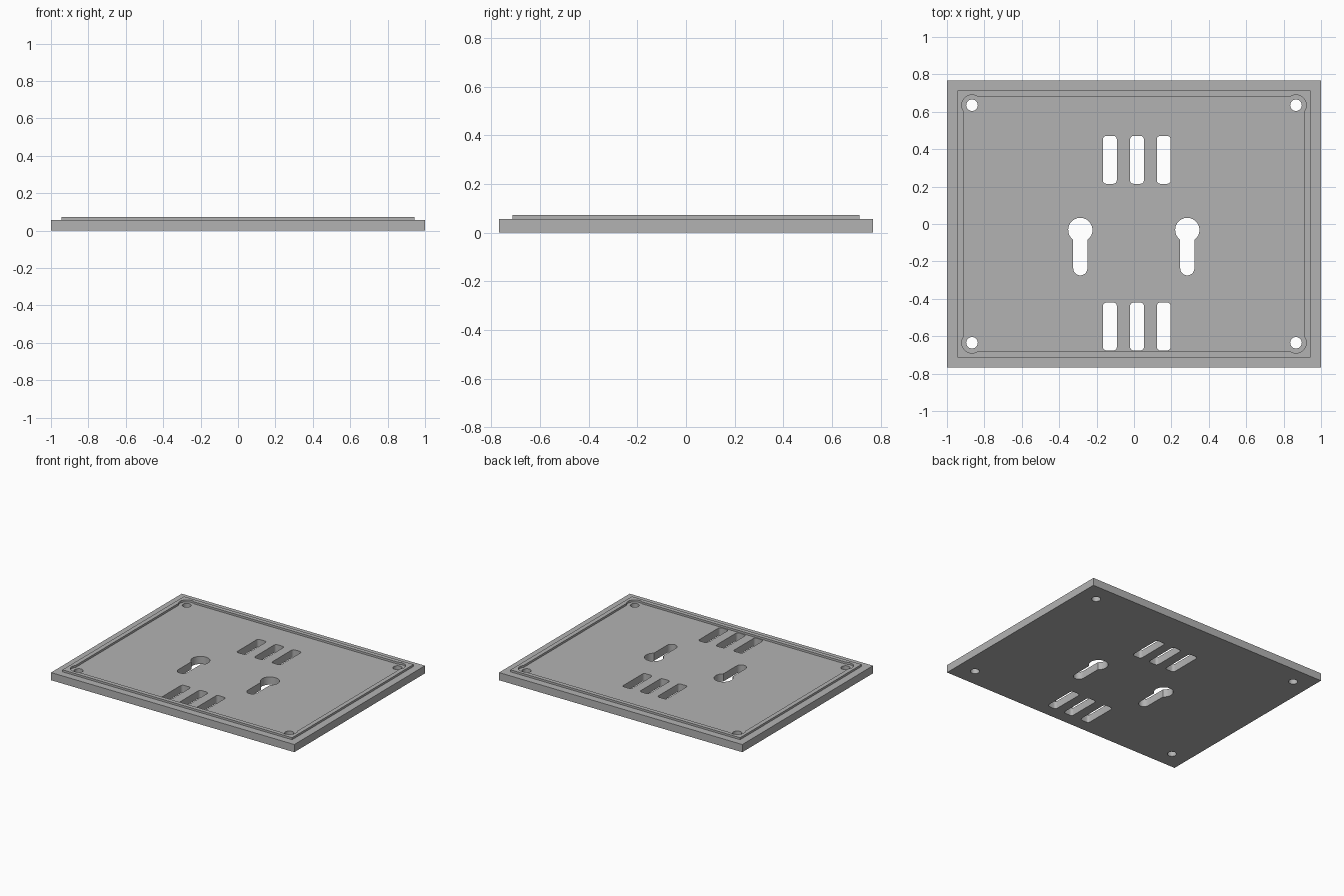
import bpy, bmesh
from math import sin, cos, acos, asin, pi

cube = bpy.data.objects.get("Cube")
if cube:
    bpy.data.objects.remove(cube)

grey = bpy.data.materials.new("plain grey")
grey.use_nodes = True
grey.diffuse_color = (0.45, 0.45, 0.45, 1)
grey.node_tree.nodes["Principled BSDF"].inputs["Base Color"].default_value = grey.diffuse_color

PLATE_TOP, RIM_TOP = 0.057, 0.072
SCREW_X, SCREW_Y = 0.866, 0.635


def arc(cx, cy, r, a0, a1, n=12):
    return [(cx + r * cos(a0 + (a1 - a0) * i / n),
             cy + r * sin(a0 + (a1 - a0) * i / n)) for i in range(n + 1)]


def rect(hx, hy):
    return [(-hx, -hy), (hx, -hy), (hx, hy), (-hx, hy)]


def slot(cx, cy, hx, hy, r):
    """Rounded rectangle outline."""
    pts = []
    for k, (sx, sy) in enumerate([(1, 1), (-1, 1), (-1, -1), (1, -1)]):
        pts += arc(cx + sx * (hx - r), cy + sy * (hy - r), r, k * pi / 2, (k + 1) * pi / 2, 4)
    return pts


def keyhole(cx, head_y, head_r, end_y, r):
    """Round head with a narrower round-ended slot below it."""
    a = acos(r / head_r)
    return arc(cx, head_y, head_r, -a, pi + a, 20) + arc(cx, end_y, r, pi, 2 * pi, 10)


def pocket(hx, hy, r):
    """Rectangle whose corners swell around the screw holes."""
    a0 = -acos((hx - SCREW_X) / r)
    a1 = pi - asin((hy - SCREW_Y) / r)
    corner = arc(SCREW_X, SCREW_Y, r, a0, a1, 14)
    left = [(-x, y) for x, y in reversed(corner)]
    top = corner + left
    return top + [(-x, -y) for x, y in top]


def extruded(name, outlines, z0, z1):
    """Fill the outlines (inner ones become holes) and extrude from z0 to z1."""
    curve = bpy.data.curves.new(name, 'CURVE')
    curve.dimensions = '2D'
    curve.fill_mode = 'BOTH'
    curve.extrude = (z1 - z0) / 2
    for pts in outlines:
        spline = curve.splines.new('POLY')
        spline.points.add(len(pts) - 1)
        for p, (x, y) in zip(spline.points, pts):
            p.co = (x, y, 0, 1)
        spline.use_cyclic_u = True
    obj = bpy.data.objects.new(name, curve)
    bpy.context.collection.objects.link(obj)
    bpy.ops.object.select_all(action='DESELECT')
    obj.select_set(True)
    bpy.context.view_layer.objects.active = obj
    bpy.ops.object.convert(target='MESH')
    obj = bpy.context.object
    # Weld caps to walls and set the height
    bm = bmesh.new()
    bm.from_mesh(obj.data)
    bmesh.ops.remove_doubles(bm, verts=bm.verts, dist=0.0001)
    bmesh.ops.translate(bm, verts=bm.verts, vec=(0, 0, (z0 + z1) / 2))
    bmesh.ops.recalc_face_normals(bm, faces=bm.faces)
    bm.to_mesh(obj.data)
    bm.free()
    obj.data.materials.clear()
    obj.data.materials.append(grey)
    bpy.ops.object.shade_smooth_by_angle()
    return obj


# Openings through the plate: screw holes, vent slots, hanging keyholes
holes = [arc(sx * SCREW_X, sy * SCREW_Y, 0.031, 0, 2 * pi, 16)[:-1]
         for sx in (-1, 1) for sy in (-1, 1)]
holes += [slot(x, y, 0.037, 0.128, 0.018)
          for x in (-0.129, 0.016, 0.159) for y in (0.343, -0.548)]
holes += [keyhole(x, -0.032, 0.065, -0.237, 0.038) for x in (-0.287, 0.285)]

extruded("base_plate", [rect(1, 0.767)] + holes, 0, PLATE_TOP)

# Raised locating rim
extruded("raised_rim", [rect(0.944, 0.713), pocket(0.911, 0.682, 0.055)], PLATE_TOP, RIM_TOP)
